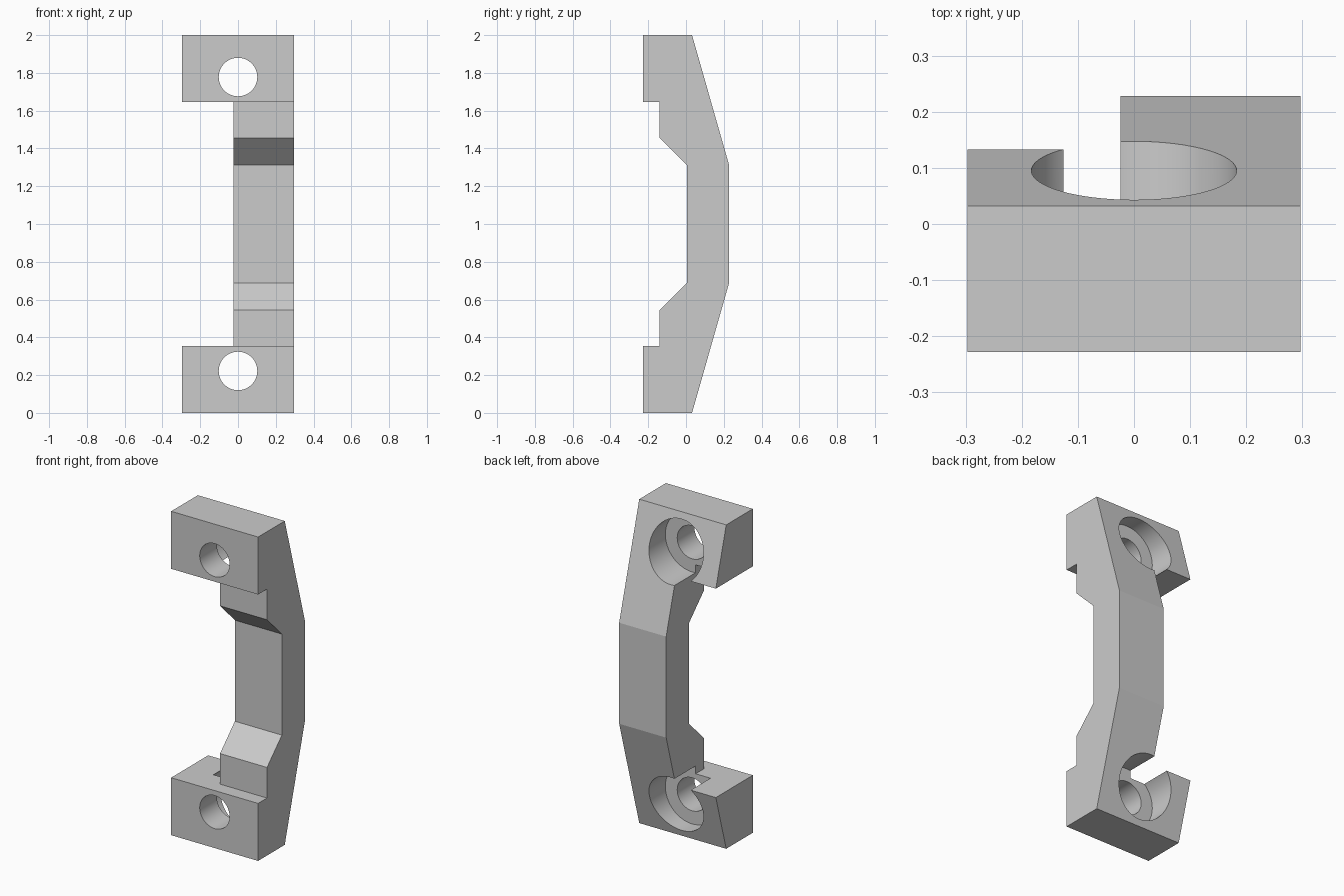
import bpy, bmesh, math
from mathutils import Matrix

cube = bpy.data.objects.get("Cube")
if cube:
    bpy.data.objects.remove(cube, do_unlink=True)

HALF_WIDTH = 0.297
GRIP_SIDE = -0.024      # inner side of the narrow grip
FOOT = 0.355            # height of each mounting foot
HOLE_Z = 0.222          # screw hole distance from each end
BORE_FLOOR = -0.06

grey = bpy.data.materials.new("plain grey")
grey.use_nodes = True
colour = (0.6, 0.6, 0.6, 1)
grey.diffuse_color = colour
grey.node_tree.nodes["Principled BSDF"].inputs["Base Color"].default_value = colour


def add_object(name, bm):
    bmesh.ops.recalc_face_normals(bm, faces=bm.faces[:])
    mesh = bpy.data.meshes.new(name)
    bm.to_mesh(mesh)
    bm.free()
    obj = bpy.data.objects.new(name, mesh)
    bpy.context.collection.objects.link(obj)
    return obj


def extrude_x(name, profile, x0, x1):
    bm = bmesh.new()
    face = bm.faces.new([bm.verts.new((x0, y, z)) for y, z in profile])
    moved = bmesh.ops.extrude_face_region(bm, geom=[face])["geom"]
    verts = [v for v in moved if isinstance(v, bmesh.types.BMVert)]
    bmesh.ops.translate(bm, verts=verts, vec=(x1 - x0, 0, 0))
    return add_object(name, bm)


def cylinder_y(name, radius, y0, y1, z):
    bm = bmesh.new()
    place = Matrix.Translation((0, (y0 + y1) / 2, z)) @ Matrix.Rotation(math.pi / 2, 4, "X")
    bmesh.ops.create_cone(bm, cap_ends=True, segments=64, radius1=radius,
                          radius2=radius, depth=y1 - y0, matrix=place)
    return add_object(name, bm)


def cut(target, cutter):
    cutter.hide_render = True
    mod = target.modifiers.new("cut", "BOOLEAN")
    mod.operation = "DIFFERENCE"
    mod.solver = "EXACT"
    mod.object = cutter
    bpy.context.view_layer.objects.active = target
    bpy.ops.object.modifier_apply(modifier=mod.name)
    bpy.data.objects.remove(cutter, do_unlink=True)


# Bent handle: lower half of the side profile, mirrored to the top
lower = [(0.228, 0.688), (0.032, 0), (-0.228, 0), (-0.228, FOOT),
         (-0.141, FOOT), (-0.141, 0.544), (0.004, 0.688)]
upper = [(y, 2 - z) for y, z in reversed(lower)]
handle = extrude_x("handle", lower + upper, -HALF_WIDTH, HALF_WIDTH)

# Clear one side between the feet, leaving the narrow grip
gap = [(-0.5, FOOT), (0.5, FOOT), (0.5, 2 - FOOT), (-0.5, 2 - FOOT)]
cut(handle, extrude_x("gap_cutter", gap, -0.5, GRIP_SIDE))

# Screw holes with wide counterbores from the back
for z in (HOLE_Z, 2 - HOLE_Z):
    cut(handle, cylinder_y("bore_cutter", 0.183, BORE_FLOOR, 0.5, z))
    cut(handle, cylinder_y("hole_cutter", 0.102, -0.5, 0.5, z))

handle.data.materials.clear()
handle.data.materials.append(grey)
bpy.ops.object.select_all(action="DESELECT")
handle.select_set(True)
bpy.context.view_layer.objects.active = handle
bpy.ops.object.shade_smooth_by_angle(angle=math.radians(12))
